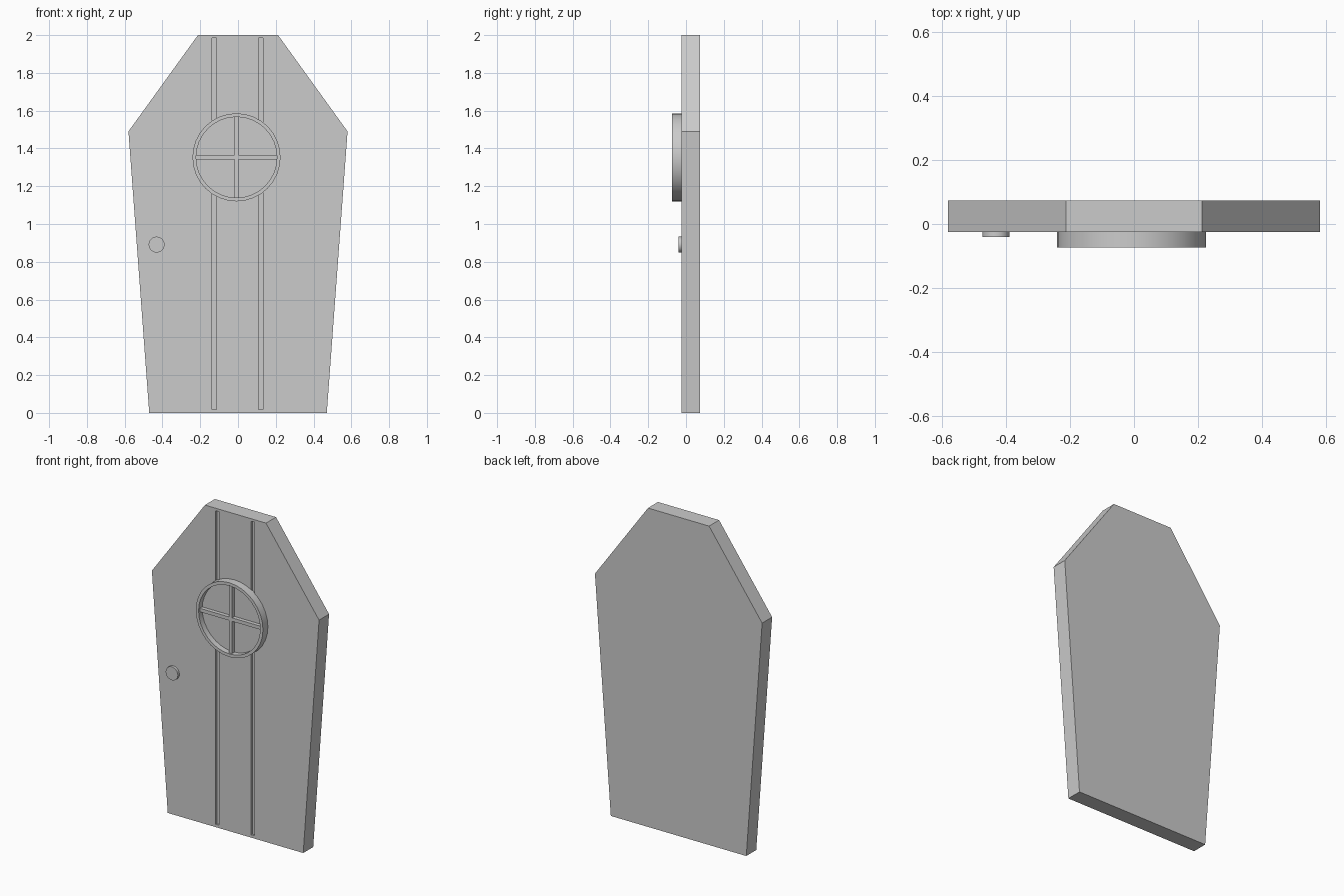
import bpy, bmesh
from math import cos, sin, tau, radians

if "Cube" in bpy.data.objects:
    bpy.data.objects.remove(bpy.data.objects["Cube"])

FRONT, BACK = -0.025, 0.074      # slab faces
WX, WZ = -0.008, 1.353           # window centre


def finish(name, bm, smooth=False):
    bmesh.ops.recalc_face_normals(bm, faces=bm.faces[:])
    me = bpy.data.meshes.new(name)
    bm.to_mesh(me)
    bm.free()
    ob = bpy.data.objects.new(name, me)
    bpy.context.collection.objects.link(ob)
    bpy.ops.object.select_all(action='DESELECT')
    ob.select_set(True)
    bpy.context.view_layer.objects.active = ob
    if smooth:
        bpy.ops.object.shade_smooth_by_angle(angle=radians(30))
    return ob


def prism(name, pts, y0, y1, smooth=False):
    """Extrude an (x, z) outline from y0 to y1."""
    bm = bmesh.new()
    face = bm.faces.new([bm.verts.new((x, y0, z)) for x, z in pts])
    ext = bmesh.ops.extrude_face_region(bm, geom=[face])
    for v in ext["geom"]:
        if isinstance(v, bmesh.types.BMVert):
            v.co.y = y1
    return finish(name, bm, smooth)


def rect(x0, x1, z0, z1):
    return [(x0, z0), (x1, z0), (x1, z1), (x0, z1)]


def circle(cx, cz, r, n=32):
    return [(cx + r * cos(tau * i / n), cz + r * sin(tau * i / n)) for i in range(n)]


# Coffin-shaped door slab
half = [(0.47, 0), (0.58, 1.49), (0.212, 2.0)]
door = prism("door_slab", half + [(-x, z) for x, z in reversed(half)], FRONT, BACK)

# Two plank grooves cut in the front
for x in (-0.126, 0.121):
    cutter = prism("groove_cutter", rect(x - 0.012, x + 0.012, 0.018, 1.984),
                   FRONT - 0.05, FRONT + 0.012)
    cutter.hide_render = True
    bpy.context.view_layer.objects.active = door
    mod = door.modifiers.new("groove", 'BOOLEAN')
    mod.operation = 'DIFFERENCE'
    mod.solver = 'EXACT'
    mod.object = cutter
    bpy.ops.object.modifier_apply(modifier=mod.name)
    bpy.data.objects.remove(cutter)

# Round window frame: rectangular section swept around the centre
bm = bmesh.new()
section = [(0.233, FRONT + 0.004), (0.233, -0.074), (0.214, -0.074), (0.214, FRONT + 0.004)]
N = 32
rings = [[bm.verts.new((x, y, z)) for x, z in circle(WX, WZ, r, N)] for r, y in section]
for a, b in zip(rings, rings[1:] + rings[:1]):
    for i in range(N):
        j = (i + 1) % N
        bm.faces.new((a[i], a[j], b[j], b[i]))
finish("window_frame", bm, True)

# Window pane and crossbars
prism("window_pane", circle(WX, WZ, 0.218), -0.038, FRONT + 0.003)
prism("window_bar_vertical", rect(WX - 0.011, WX + 0.011, WZ - 0.217, WZ + 0.217), -0.063, -0.036)
prism("window_bar_horizontal", rect(WX - 0.217, WX + 0.217, WZ - 0.011, WZ + 0.011), -0.062, -0.036)

# Door knob
prism("door_knob", circle(-0.431, 0.891, 0.042), -0.041, FRONT + 0.003, True)
